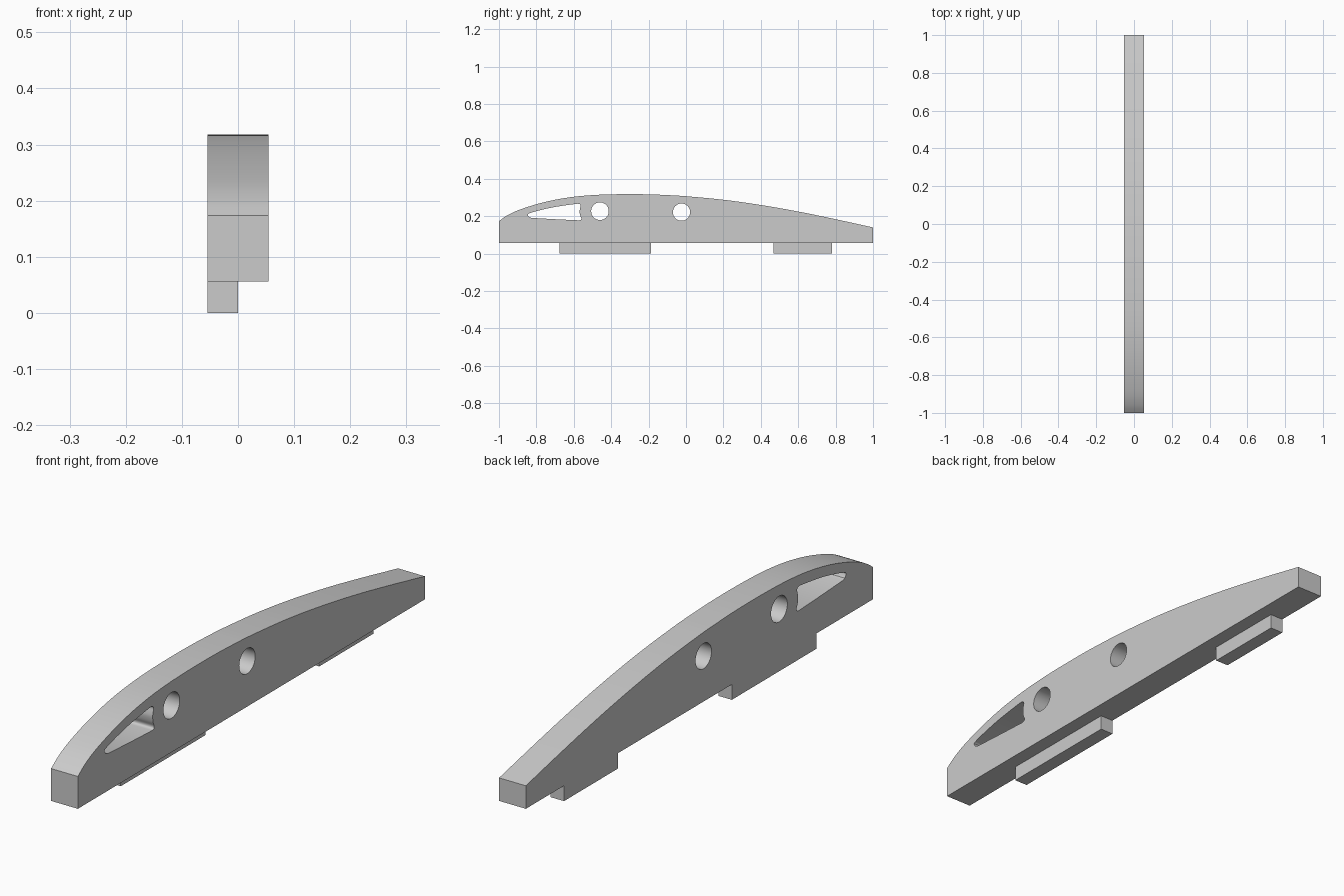
import bpy, bmesh, math

if "Cube" in bpy.data.objects:
    bpy.data.objects.remove(bpy.data.objects["Cube"])

HALF = 0.054      # half thickness of the rib
BASE = 0.056      # underside height of the rib

grey = bpy.data.materials.new("plain grey")
grey.diffuse_color = (0.6, 0.6, 0.6, 1)
grey.use_nodes = True
grey.node_tree.nodes["Principled BSDF"].inputs["Base Color"].default_value = grey.diffuse_color


def smooth_path(pts, steps=6):
    """Catmull-Rom interpolation through an open list of 2D points."""
    p = [pts[0]] + pts + [pts[-1]]
    out = []
    for i in range(1, len(p) - 2):
        a, b, c, d = p[i - 1:i + 3]
        for s in range(steps):
            t = s / steps
            out.append(tuple(0.5 * (2 * b[k] + (c[k] - a[k]) * t
                       + (2 * a[k] - 5 * b[k] + 4 * c[k] - d[k]) * t * t
                       + (3 * b[k] - a[k] - 3 * c[k] + d[k]) * t ** 3) for k in (0, 1)))
    return out + [pts[-1]]


def circle(cy, cz, r, n=40):
    return [(cy + r * math.cos(2 * math.pi * i / n),
             cz + r * math.sin(2 * math.pi * i / n)) for i in range(n)]


def extruded(name, loops):
    """Fill the (y, z) loops, holes included, and extrude along x."""
    cu = bpy.data.curves.new(name, 'CURVE')
    cu.dimensions, cu.fill_mode, cu.extrude = '2D', 'BOTH', HALF
    for loop in loops:
        sp = cu.splines.new('POLY')
        sp.points.add(len(loop) - 1)
        for pt, (y, z) in zip(sp.points, loop):
            pt.co = (y, z, 0, 1)
        sp.use_cyclic_u = True
    ob = bpy.data.objects.new(name, cu)
    ob.rotation_euler = (math.pi / 2, 0, math.pi / 2)
    bpy.context.collection.objects.link(ob)
    bpy.ops.object.select_all(action='DESELECT')
    ob.select_set(True)
    bpy.context.view_layer.objects.active = ob
    bpy.ops.object.convert(target='MESH')
    ob = bpy.context.object
    bm = bmesh.new()
    bm.from_mesh(ob.data)
    bmesh.ops.remove_doubles(bm, verts=bm.verts, dist=1e-5)
    bmesh.ops.recalc_face_normals(bm, faces=bm.faces)
    bm.to_mesh(ob.data)
    bm.free()
    ob.data.materials.clear()
    ob.data.materials.append(grey)
    bpy.ops.object.shade_smooth_by_angle(angle=math.radians(30))
    return ob


# Curved top of the rib, front to back
top = smooth_path([(-1, .174), (-.96, .202), (-.9, .231), (-.8, .264), (-.7, .288),
                   (-.6, .304), (-.5, .313), (-.4, .317), (-.3, .318), (-.2, .317),
                   (-.1, .313), (0, .307), (.2, .288), (.4, .260), (.6, .225),
                   (.8, .184), (1, .140)])
outline = [(-1, BASE)] + top + [(1, BASE)]

# Tapered window near the front, with a concave rear edge
upper = smooth_path([(-.842, .214), (-.80, .227), (-.72, .246), (-.64, .259), (-.578, .267)])
rear = smooth_path([(-.567, .264), (-.563, .256), (-.567, .240), (-.569, .225),
                    (-.566, .205), (-.560, .190), (-.562, .181), (-.572, .178)], 3)
window = upper + rear + [(-.70, .184), (-.825, .191), (-.838, .195), (-.845, .204), (-.846, .210)]

extruded("rib", [outline, window, circle(-.46, .227, .047), circle(-.024, .222, .046)])

# Half-thickness tabs under the rib
for name, y0, y1 in (("front_tab", -.676, -.187), ("rear_tab", .468, .78)):
    bpy.ops.mesh.primitive_cube_add(size=1, location=(-HALF / 2, (y0 + y1) / 2, BASE / 2))
    tab = bpy.context.object
    tab.name = name
    tab.scale = (HALF, y1 - y0, BASE)
    tab.data.materials.append(grey)
